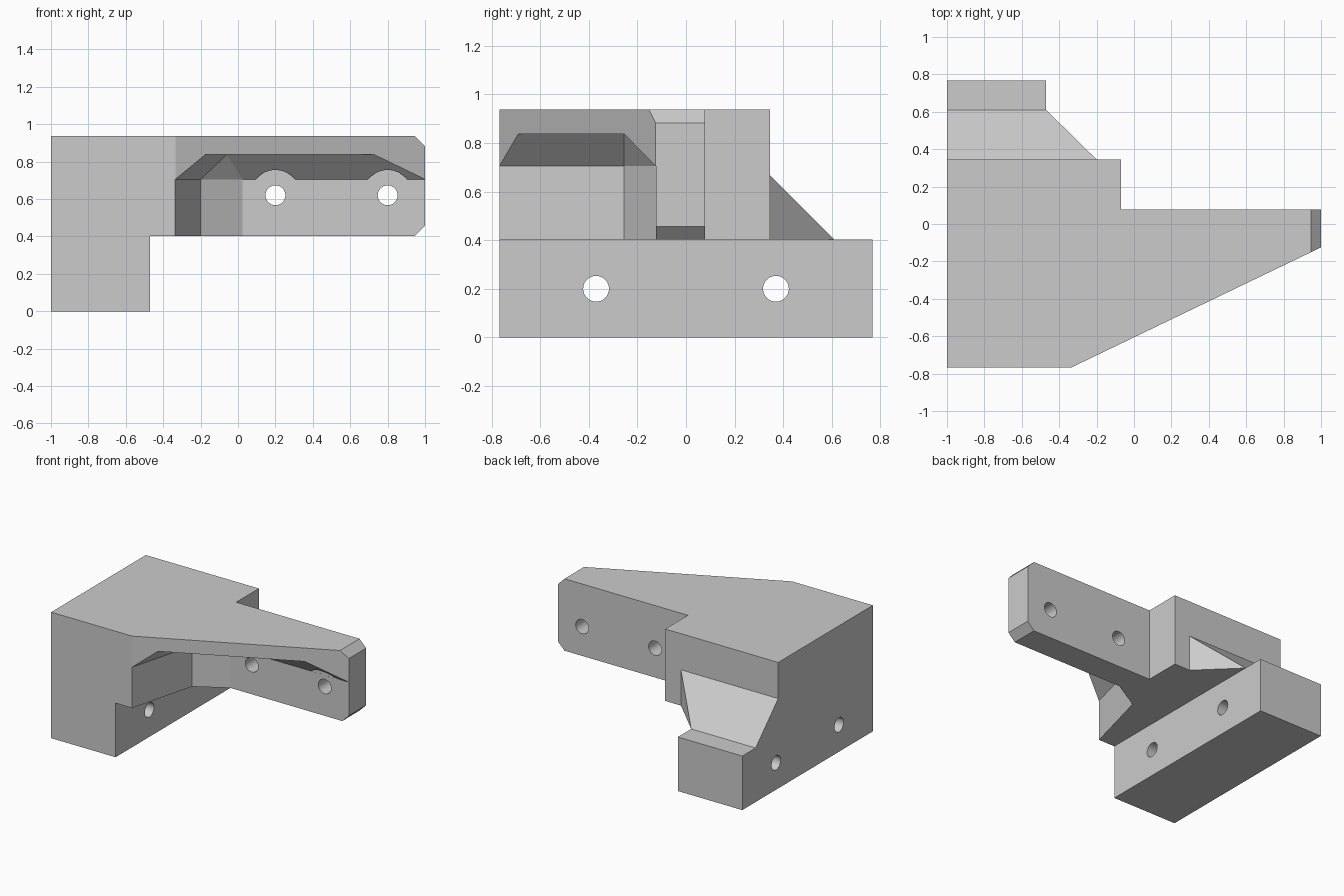
import bpy, bmesh, math
from mathutils import Matrix

if "Cube" in bpy.data.objects:
    bpy.data.objects.remove(bpy.data.objects["Cube"])

grey = bpy.data.materials.new("plain grey")
grey.diffuse_color = (0.6, 0.6, 0.6, 1)
grey.use_nodes = True
grey.node_tree.nodes["Principled BSDF"].inputs["Base Color"].default_value = grey.diffuse_color


def add_object(name, bm):
    bmesh.ops.recalc_face_normals(bm, faces=bm.faces)
    mesh = bpy.data.meshes.new(name)
    bm.to_mesh(mesh)
    bm.free()
    mesh.materials.append(grey)
    obj = bpy.data.objects.new(name, mesh)
    bpy.context.collection.objects.link(obj)
    return obj


def prism(name, start, end):
    """Straight extrusion between two matching polygons."""
    bm = bmesh.new()
    a = [bm.verts.new(p) for p in start]
    b = [bm.verts.new(p) for p in end]
    bm.faces.new(a)
    bm.faces.new(b[::-1])
    for i in range(len(a)):
        j = (i + 1) % len(a)
        bm.faces.new((a[j], a[i], b[i], b[j]))
    return add_object(name, bm)


def hull(name, points):
    bm = bmesh.new()
    for p in points:
        bm.verts.new(p)
    bmesh.ops.convex_hull(bm, input=bm.verts[:])
    bmesh.ops.dissolve_limit(bm, angle_limit=0.001, verts=bm.verts[:], edges=bm.edges[:])
    return add_object(name, bm)


def rod(name, center, radius, length, axis):
    bm = bmesh.new()
    turn = Matrix.Rotation(math.pi / 2, 4, axis)
    bmesh.ops.create_cone(bm, cap_ends=True, segments=48, radius1=radius, radius2=radius,
                          depth=length, matrix=Matrix.Translation(center) @ turn)
    return add_object(name, bm)


def combine(target, tool, operation):
    mod = target.modifiers.new("combine", 'BOOLEAN')
    mod.operation = operation
    mod.solver = 'EXACT'
    mod.object = tool
    bpy.context.view_layer.objects.active = target
    bpy.ops.object.modifier_apply(modifier=mod.name)
    bpy.data.objects.remove(tool, do_unlink=True)


# Upper body: plan outline limited by a side profile with a bevelled arm tip
plan = [(-1, -.767), (-.335, -.767), (1, -.125), (1, .078), (-.07, .078), (-.07, .345), (-1, .345)]
bracket = prism("bracket", [(x, y, .402) for x, y in plan], [(x, y, .937) for x, y in plan])
profile = [(-1.2, .2), (.743, .2), (1, .457), (1, .882), (.743, 1.139), (-1.2, 1.139)]
profile[2], profile[3] = (1.0, .457), (1.0, .882)
tip = prism("tip_profile", [(x, -1, z) for x, z in profile], [(x, 1, z) for x, z in profile])
combine(bracket, tip, 'INTERSECT')

# Pocket under the top plate, with a sloped upper rim
floor = [(-.362, -.867), (-.2, -.255), (.025, -.124), (1.3, -.124), (1.3, -.867)]
roof = [(-.222, -.867), (-.06, -.255), (1.3, -.255), (1.3, -.867)]
pocket = hull("pocket", [(x, y, z) for z in (.3, .705) for x, y in floor]
              + [(x, y, .837) for x, y in roof])
combine(bracket, pocket, 'DIFFERENCE')

# Arm bolt holes with round clearance in front of the arm
for x in (.2, .8):
    combine(bracket, rod("clearance", (x, -.5245, .62), .135, .8, 'X'), 'DIFFERENCE')
    combine(bracket, rod("arm_hole", (x, 0, .62), .053, 1, 'X'), 'DIFFERENCE')

# Base rail
rail = [(-1, -.767), (-.47, -.767), (-.47, .767), (-1, .767)]
base = prism("base", [(x, y, 0) for x, y in rail], [(x, y, .402) for x, y in rail])
combine(bracket, base, 'UNION')

# Rear gusset with a diagonal side
gusset = hull("gusset", [(-1, .345, .402), (-1, .345, .668), (-1, .61, .402),
                         (-.47, .61, .402), (-.2, .345, .668), (-.2, .345, .402)])
combine(bracket, gusset, 'UNION')

# Base bolt holes
for y in (-.37, .37):
    combine(bracket, rod("base_hole", (-.7, y, .2), .053, 1, 'Y'), 'DIFFERENCE')

# Smooth bores, crisp edges
bpy.ops.object.select_all(action='DESELECT')
bracket.select_set(True)
bpy.context.view_layer.objects.active = bracket
bpy.ops.object.shade_smooth_by_angle(angle=math.radians(20))
